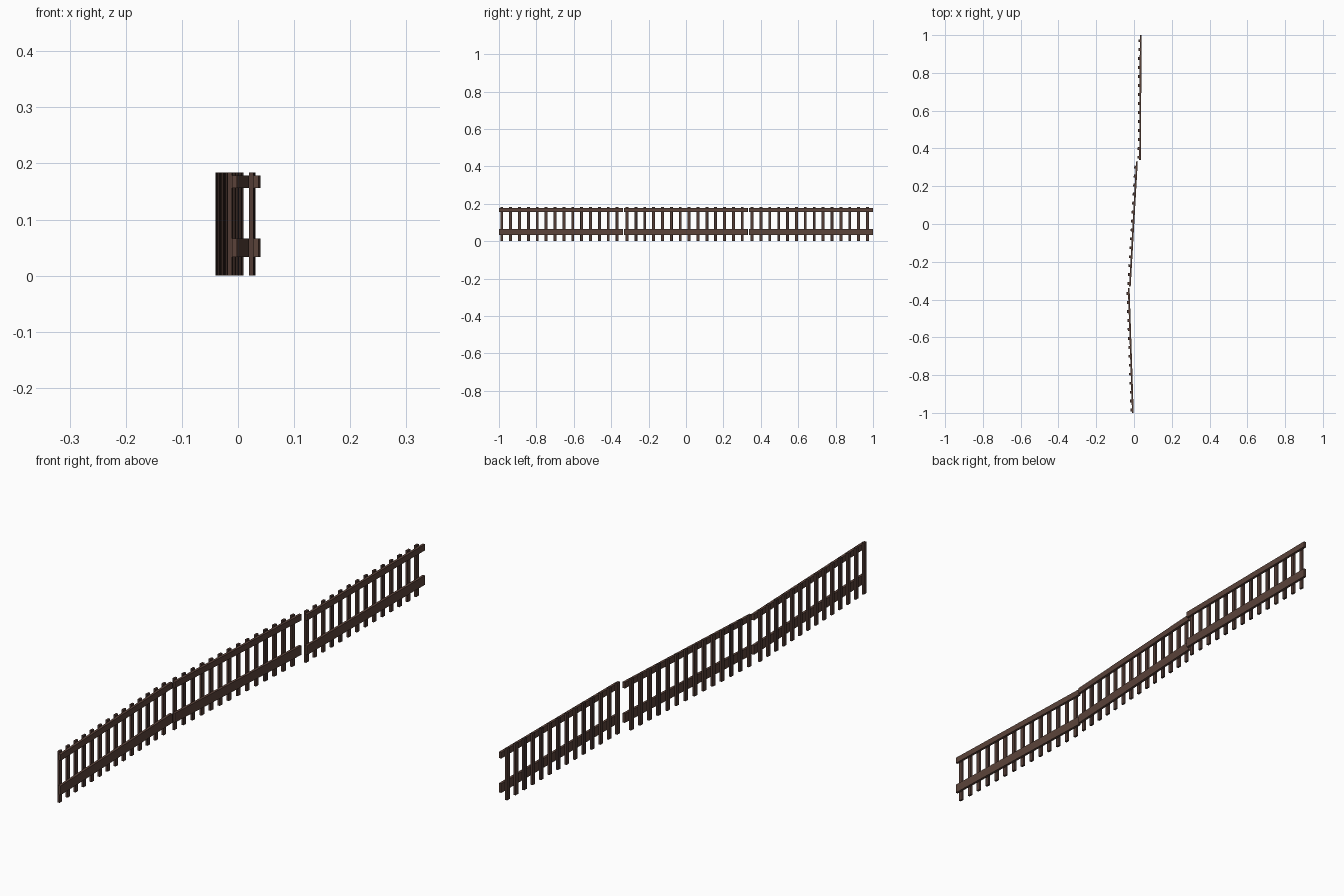
import bpy, bmesh, math, random
from mathutils import Matrix, Vector

if "Cube" in bpy.data.objects:
    bpy.data.objects.remove(bpy.data.objects["Cube"])

random.seed(4)


def material(name, col):
    m = bpy.data.materials.new(name)
    m.diffuse_color = (*col, 1)
    m.use_nodes = True
    m.node_tree.nodes["Principled BSDF"].inputs["Base Color"].default_value = m.diffuse_color
    return m


rail_mat = material("rail brown", (0.105, 0.056, 0.042))
slat_mats = [material("slat brown", (0.085, 0.045, 0.035)),
             material("slat dark brown", (0.060, 0.034, 0.029))]


def add_box(bm, centre, size, turn, mat=0):
    mtx = Matrix.Translation(centre) @ Matrix.Rotation(turn, 4, 'Z') @ Matrix.Diagonal((*size, 1))
    verts = bmesh.ops.create_cube(bm, size=1, matrix=mtx)["verts"]
    for f in {f for v in verts for f in v.link_faces}:
        f.material_index = mat


def finish(bm, name, mats):
    me = bpy.data.meshes.new(name)
    bm.to_mesh(me)
    bm.free()
    for m in mats:
        me.materials.append(m)
    bpy.context.collection.objects.link(bpy.data.objects.new(name, me))


def panel(name, start, end):
    a, b = Vector((*start, 0)), Vector((*end, 0))
    along = (b - a).normalized()
    side = Vector((-along.y, along.x, 0))      # towards -x
    turn = math.atan2(-along.x, along.y)
    length = (b - a).length
    # two horizontal rails
    bm = bmesh.new()
    for z0, z1 in ((0.033, 0.066), (0.156, 0.178)):
        c = (a + b) / 2 + Vector((0, 0, (z0 + z1) / 2))
        add_box(bm, c, (0.009, length, z1 - z0), turn)
    finish(bm, name + "_rails", [rail_mat])
    # upright slats on the -x side of the rails
    bm = bmesh.new()
    for i in range(14):
        c = a + along * (0.015 + i * 0.0475) + side * 0.0085 + Vector((0, 0, 0.092))
        add_box(bm, c, (0.008, 0.015, 0.184), turn, random.choice((0, 0, 1)))
    finish(bm, name + "_slats", slat_mats)


# three fence panels, each slightly turned
panel("front_panel", (-0.006, -1.0), (-0.028, -0.338))
panel("middle_panel", (-0.022, -0.331), (0.0155, 0.330))
panel("back_panel", (0.032, 0.338), (0.0355, 1.0))
